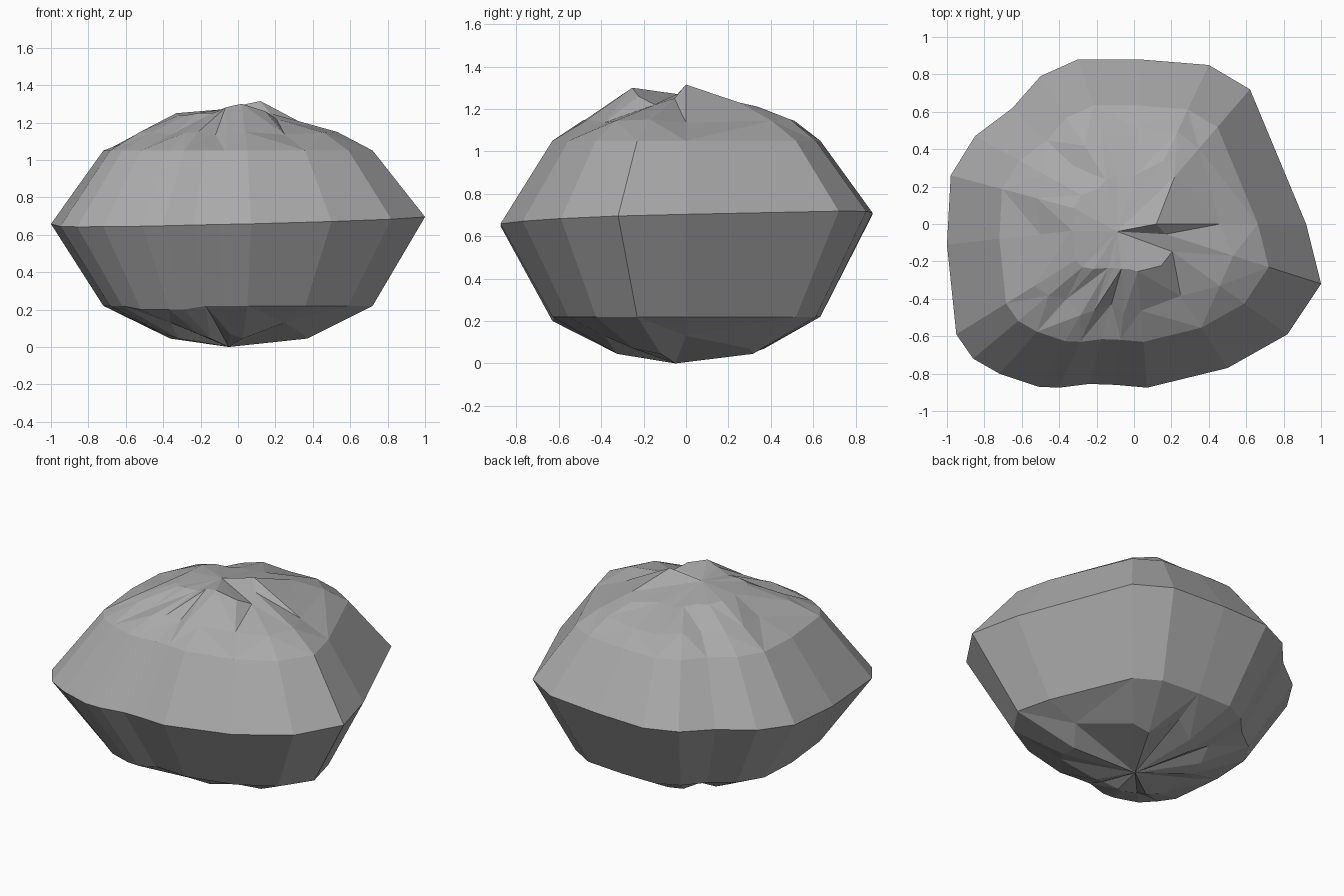
import bpy
import bmesh

old = bpy.data.objects.get("Cube")
if old:
    bpy.data.objects.remove(old, do_unlink=True)

# Stone colour
stone = bpy.data.materials.new("stone_grey")
stone.use_nodes = True
grey = (0.4, 0.4, 0.4, 1)
stone.diffuse_color = grey
stone.node_tree.nodes["Principled BSDF"].inputs["Base Color"].default_value = grey

# Widest outline, anticlockwise from the pointed right-hand corner
outline = [(1, -.32), (.92, 0), (.62, .72), (.4, .85), (.03, .88), (-.3, .88),
           (-.5, .79), (-.65, .62), (-.85, .47), (-.98, .26), (-1, -.11),
           (-.95, -.59), (-.86, -.72), (-.72, -.8), (-.51, -.87), (-.4, -.875),
           (-.24, -.855), (-.1, -.86), (.07, -.875), (.5, -.77), (.82, -.59)]
count = len(outline)

# Crown edge around the summit: scale of the outline, and height
crown_scale = [.17, .13, .35, .4, .3, .3, .3, .3, .33, .33, .33,
               .33, .32, .3, .27, .27, .28, .28, .29, .29, .25]
crown_height = [1.25, 1.315, 1.23, 1.21, 1.22, 1.21, 1.22, 1.23, 1.24, 1.25, 1.25,
                1.24, 1.24, 1.25, 1.25, 1.26, 1.28, 1.29, 1.3, 1.26, 1.22]

bm = bmesh.new()


def ring(scale, height):
    """Scaled copy of the outline; scale and height are rules of index, x and y."""
    verts = []
    for i, (x, y) in enumerate(outline):
        s = scale(i)
        verts.append(bm.verts.new((x * s, y * s, height(i, x, y))))
    return verts


def bridge(low, high, triangles=False):
    for i in range(count):
        j = (i + 1) % count
        a, b, c, d = low[i], low[j], high[j], high[i]
        if not triangles:
            bm.faces.new((a, b, c, d))
        elif i % 2:
            bm.faces.new((a, b, c))
            bm.faces.new((a, c, d))
        else:
            bm.faces.new((a, b, d))
            bm.faces.new((b, c, d))


def fan(edge, tip, upward):
    centre = bm.verts.new(tip)
    for i in range(count):
        a, b = edge[i], edge[(i + 1) % count]
        bm.faces.new((a, b, centre) if upward else (b, a, centre))


# Underside with alternating ridges and hollows
foot = ring(lambda i: (.37, .5, .42)[i % 3],
            lambda i, x, y: (.045, .13, .07)[i % 3])
lower = ring(lambda i: .72, lambda i, x, y: .2 if i in (13, 14, 15) else .22)
# Slightly tilted widest edge
girdle = ring(lambda i: 1, lambda i, x, y: .683 + .022 * x + .03 * y)
upper = ring(lambda i: .72, lambda i, x, y: 1.05)
# Chipped slope below the summit
slope = ring(lambda i: .58 if i in (3, 4, 5) else (.53, .5, .56)[i % 3],
             lambda i, x, y: (1.15, 1.135, 1.145)[i % 3])
crown = ring(lambda i: crown_scale[i], lambda i, x, y: crown_height[i])

fan(foot, (-.05, -.05, 0), False)
bridge(foot, lower, True)
bridge(lower, girdle)
bridge(girdle, upper)
bridge(upper, slope, True)
bridge(slope, crown, True)
fan(crown, (-.09, -.04, 1.27), True)

mesh = bpy.data.meshes.new("boulder")
bm.to_mesh(mesh)
bm.free()
mesh.materials.append(stone)
boulder = bpy.data.objects.new("boulder", mesh)
bpy.context.collection.objects.link(boulder)
